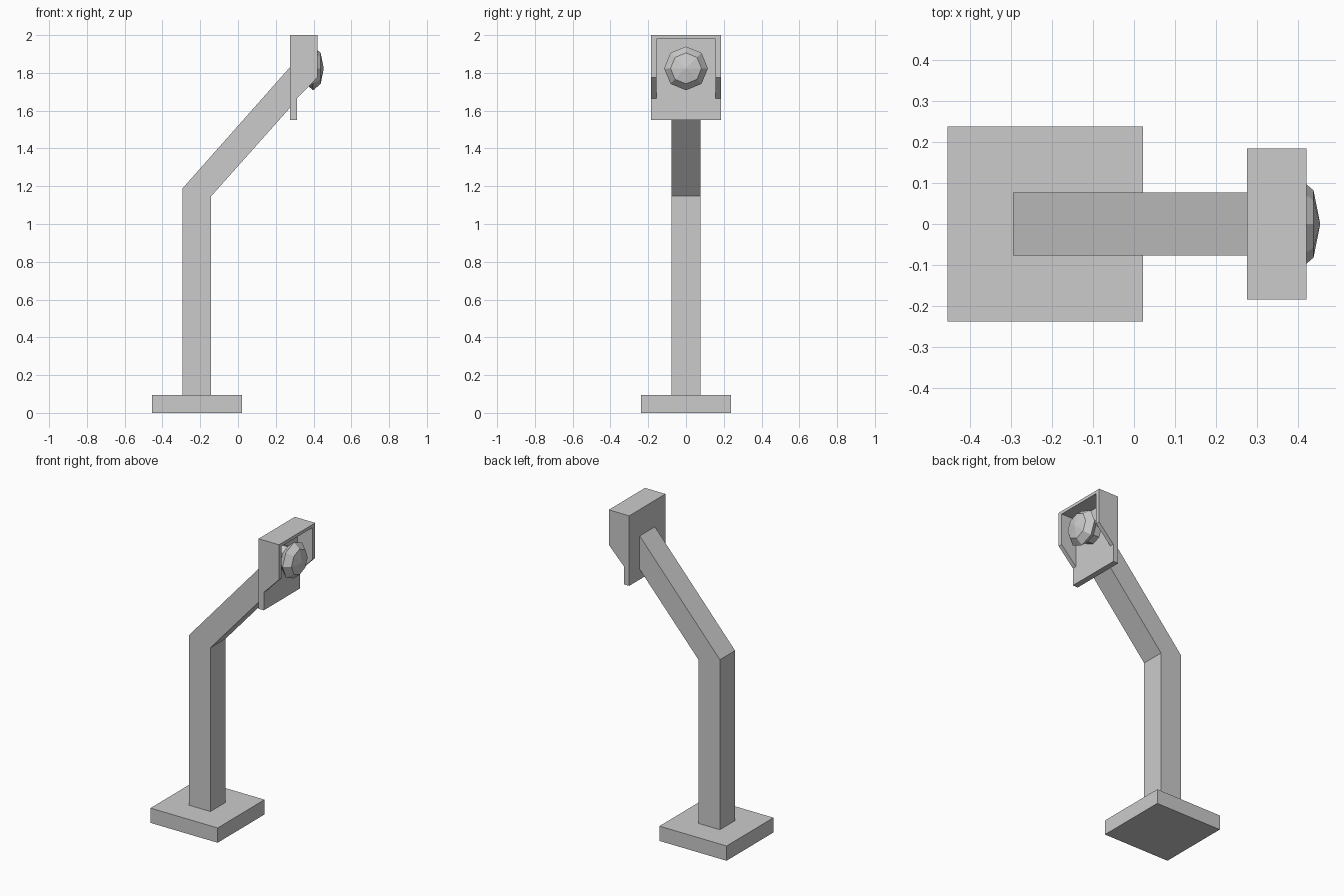
import bpy, bmesh
from math import radians
from mathutils import Matrix

if "Cube" in bpy.data.objects:
    bpy.data.objects.remove(bpy.data.objects["Cube"])


def make(name, bm):
    bmesh.ops.recalc_face_normals(bm, faces=bm.faces)
    me = bpy.data.meshes.new(name)
    bm.to_mesh(me)
    bm.free()
    ob = bpy.data.objects.new(name, me)
    bpy.context.collection.objects.link(ob)
    return ob


def prism(name, profile, y0, y1):
    """Extrude an (x, z) outline from y0 to y1."""
    bm = bmesh.new()
    face = bm.faces.new([bm.verts.new((x, y0, z)) for x, z in profile])
    ext = bmesh.ops.extrude_face_region(bm, geom=[face])
    bmesh.ops.translate(bm, vec=(0, y1 - y0, 0),
                        verts=[v for v in ext["geom"] if isinstance(v, bmesh.types.BMVert)])
    return make(name, bm)


def box(name, x0, x1, y0, y1, z0, z1):
    return prism(name, [(x0, z0), (x1, z0), (x1, z1), (x0, z1)], y0, y1)


# Square foot
box("base_plate", -0.455, 0.022, -0.238, 0.238, 0, 0.095)

# Post with bent arm
prism("bent_post", [(-0.295, 0.095), (-0.142, 0.095), (-0.142, 1.147),
                    (0.275, 1.615), (0.275, 1.83), (-0.295, 1.187)], -0.077, 0.077)

# Lamp housing: back plate, top and two slanted side walls
box("housing_back", 0.275, 0.312, -0.184, 0.184, 1.55, 2.0)
box("housing_top", 0.312, 0.42, -0.157, 0.157, 1.98, 2.0)
for name, s in (("left", -1), ("right", 1)):
    prism("housing_side_" + name, [(0.312, 1.665), (0.42, 1.775), (0.42, 2.0), (0.312, 2.0)],
          s * 0.157, s * 0.184)

# Flattened faceted bulb, pole facing forward
bm = bmesh.new()
bmesh.ops.create_uvsphere(bm, u_segments=8, v_segments=4, radius=1)
bmesh.ops.transform(bm, verts=bm.verts,
                    matrix=Matrix.Translation((0.398, 0, 1.824))
                    @ Matrix.Diagonal((0.056, 0.116, 0.116, 1))
                    @ Matrix.Rotation(radians(90), 4, "Y"))
make("bulb", bm)

# Short socket joining bulb to back plate
bm = bmesh.new()
bmesh.ops.create_cone(bm, cap_ends=True, segments=8, radius1=0.075, radius2=0.075, depth=0.06,
                      matrix=Matrix.Translation((0.338, 0, 1.824)) @ Matrix.Rotation(radians(90), 4, "Y"))
make("bulb_socket", bm)
